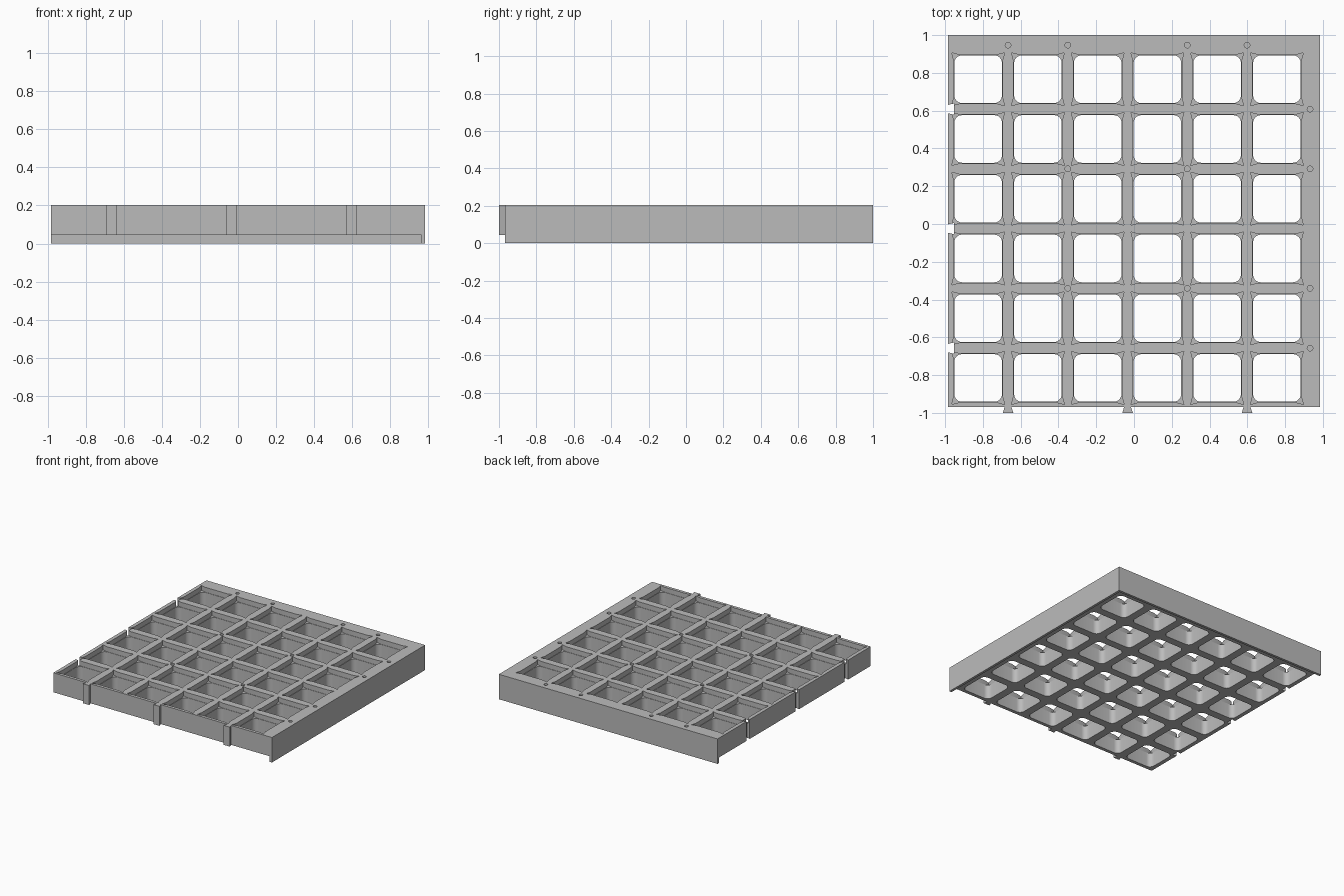
import bpy
import bmesh
import math

if "Cube" in bpy.data.objects:
    bpy.data.objects.remove(bpy.data.objects["Cube"], do_unlink=True)

# Main dimensions
HALF_X, FRONT, BACK = 0.984, -0.969, 1.0
TOP, UNDERSIDE, SKIRT = 0.203, 0.045, 0.02
PITCH, COUNT = 0.3163, 6
FIRST_X, FIRST_Y = -0.825, -0.815
cells = [(FIRST_X + i * PITCH, FIRST_Y + j * PITCH)
         for i in range(COUNT) for j in range(COUNT)]
rail_x = [FIRST_X + (i + 0.5) * PITCH for i in range(COUNT - 1)]
rail_y = [FIRST_Y + (j + 0.5) * PITCH for j in range(COUNT - 1)]

grey = bpy.data.materials.new("plain grey")
grey.use_nodes = True
colour = (0.5, 0.5, 0.5, 1)
grey.diffuse_color = colour
grey.node_tree.nodes["Principled BSDF"].inputs["Base Color"].default_value = colour


def prisms(name, outlines, z0, z1):
    """One object holding an upright prism for each outline."""
    bm = bmesh.new()
    for outline in outlines:
        face = bm.faces.new([bm.verts.new((x, y, z0)) for x, y in outline])
        ext = bmesh.ops.extrude_face_region(bm, geom=[face])
        verts = [g for g in ext["geom"] if isinstance(g, bmesh.types.BMVert)]
        bmesh.ops.translate(bm, verts=verts, vec=(0, 0, z1 - z0))
    bmesh.ops.recalc_face_normals(bm, faces=bm.faces)
    mesh = bpy.data.meshes.new(name)
    bm.to_mesh(mesh)
    bm.free()
    mesh.materials.append(grey)
    obj = bpy.data.objects.new(name, mesh)
    bpy.context.collection.objects.link(obj)
    return obj


def rectangle(x0, x1, y0, y1):
    return [(x0, y0), (x1, y0), (x1, y1), (x0, y1)]


def circle(cx, cy, r, n=20):
    return [(cx + r * math.cos(math.tau * k / n), cy + r * math.sin(math.tau * k / n))
            for k in range(n)]


def rounded_square(cx, cy, half, r, steps=6):
    pts = []
    for q, (sx, sy) in enumerate([(1, 1), (-1, 1), (-1, -1), (1, -1)]):
        for k in range(steps + 1):
            a = math.pi / 2 * (q + k / steps)
            pts.append((cx + sx * (half - r) + r * math.cos(a),
                        cy + sy * (half - r) + r * math.sin(a)))
    return pts


def eared_square(cx, cy, half, ear, reach):
    """Square whose corners are drawn out into small points."""
    pts = []
    for sx, sy in [(1, 1), (-1, 1), (-1, -1), (1, -1)]:
        tip = (cx + sx * (half + ear), cy + sy * (half + ear))
        along_x = (cx + sx * (half - reach), cy + sy * half)
        along_y = (cx + sx * half, cy + sy * (half - reach))
        pts += [along_y, tip, along_x] if sx * sy > 0 else [along_x, tip, along_y]
    return pts


def cut(target, cutter):
    cutter.hide_render = True
    mod = target.modifiers.new(cutter.name, "BOOLEAN")
    mod.operation, mod.solver, mod.object = "DIFFERENCE", "EXACT", cutter
    bpy.context.view_layer.objects.active = target
    bpy.ops.object.modifier_apply(modifier=mod.name)
    bpy.data.objects.remove(cutter, do_unlink=True)


# Tray slab, hollowed below so a skirt hangs along the left and back edges
tray = prisms("grid_tray", [rectangle(-HALF_X, HALF_X, FRONT, BACK)], 0, TOP)
cut(tray, prisms("underside_cutter",
                 [rectangle(-1.2, HALF_X - SKIRT, -1.2, BACK - SKIRT)], -0.1, UNDERSIDE))

# Rounded wells through the slab, with shallow eared recesses at the top
cut(tray, prisms("well_cutter",
                 [rounded_square(x, y, 0.126, 0.04) for x, y in cells], 0.01, 0.3))
cut(tray, prisms("recess_cutter",
                 [eared_square(x, y, 0.129, 0.011, 0.03) for x, y in cells],
                 TOP - 0.04, 0.3))

# Dovetail slots in the right edge
cut(tray, prisms("slot_cutter",
                 [[(-HALF_X - 0.01, y - 0.02), (-0.952, y - 0.03),
                   (-0.952, y + 0.03), (-HALF_X - 0.01, y + 0.02)]
                  for y in rail_y[::2]], 0.01, 0.3))

# Small round sockets in the top
spots = [(rail_x[i], 0.947) for i in (0, 1, 3, 4)]
spots += [(0.932, rail_y[j]) for j in (0, 1, 3, 4)]
spots += [(rail_x[i], rail_y[j]) for i in (1, 3) for j in (1, 3)]
cut(tray, prisms("socket_cutter",
                 [circle(x, y, 0.015) for x, y in spots], TOP - 0.1, 0.3))

# Dovetail tabs on the front edge
tabs = prisms("dovetail_tabs",
              [[(x - 0.028, -1), (x + 0.028, -1), (x + 0.018, FRONT), (x - 0.018, FRONT)]
               for x in rail_x[::2]], UNDERSIDE, TOP)

# Smooth the rounded walls and keep the edges sharp
bpy.ops.object.select_all(action="DESELECT")
tray.select_set(True)
bpy.context.view_layer.objects.active = tray
bpy.ops.object.shade_smooth_by_angle(angle=math.radians(30))
